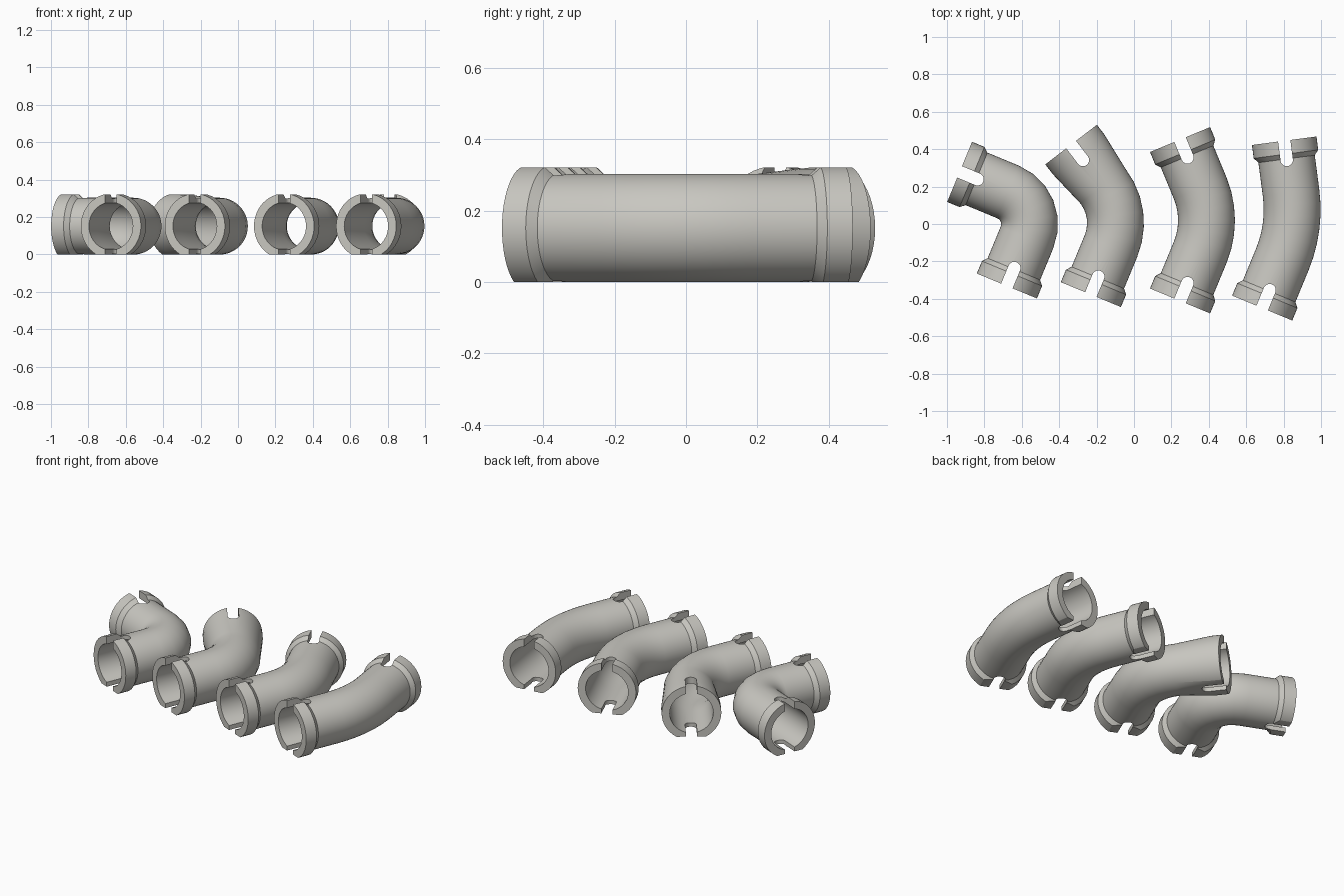
import bpy, bmesh, math
from mathutils import Vector

if "Cube" in bpy.data.objects:
    bpy.data.objects.remove(bpy.data.objects["Cube"])

SIDES, AXIS_Z = 48, 0.151
R_PIPE, R_COLLAR, R_BORE = 0.152, 0.174, 0.127
LEG, TANGENT = 0.467, 0.187          # corner to end, corner to bend start
SLOT_HALF, SLOT_DEPTH = 0.033, 0.137
ENTRY = math.radians(22.5)

mat = bpy.data.materials.new("warm_grey")
mat.diffuse_color = (0.58, 0.57, 0.53, 1)
mat.use_nodes = True
mat.node_tree.nodes["Principled BSDF"].inputs["Base Color"].default_value = mat.diffuse_color


def make_object(name, bm):
    bmesh.ops.recalc_face_normals(bm, faces=bm.faces[:])
    me = bpy.data.meshes.new(name)
    bm.to_mesh(me)
    bm.free()
    ob = bpy.data.objects.new(name, me)
    bpy.context.collection.objects.link(ob)
    me.materials.append(mat)
    return ob


def slot_cutter(end, outward):
    """Round-ended upright slot through top and bottom walls of one end."""
    side = Vector((-outward.y, outward.x, 0))
    mid = end - outward * (SLOT_DEPTH - SLOT_HALF)
    pts = [end + outward * 0.1 + side * SLOT_HALF]
    for i in range(13):
        a = math.pi * i / 12
        pts.append(mid + side * SLOT_HALF * math.cos(a) - outward * SLOT_HALF * math.sin(a))
    pts.append(end + outward * 0.1 - side * SLOT_HALF)
    bm = bmesh.new()
    face = bm.faces.new([bm.verts.new((p.x, p.y, -0.2)) for p in pts])
    ext = bmesh.ops.extrude_face_region(bm, geom=[face])
    bmesh.ops.translate(bm, vec=(0, 0, 0.8),
                        verts=[v for v in ext["geom"] if isinstance(v, bmesh.types.BMVert)])
    return make_object("slot_cutter", bm)


def ground_cutter():
    bm = bmesh.new()
    bmesh.ops.create_cube(bm, size=1)
    bmesh.ops.scale(bm, vec=(4, 4, 0.3), verts=bm.verts[:])
    bmesh.ops.translate(bm, vec=(0, 0, -0.15), verts=bm.verts[:])
    return make_object("ground_cutter", bm)


def elbow(name, corner, bend_deg, tapered=False):
    bend = math.radians(bend_deg)
    corner = Vector((corner[0], corner[1], AXIS_Z))
    d_in = Vector((math.sin(ENTRY), math.cos(ENTRY), 0))
    d_out = Vector((math.sin(ENTRY - bend), math.cos(ENTRY - bend), 0))
    start, finish = corner - d_in * LEG, corner + d_out * LEG
    radius = TANGENT / math.tan(bend / 2)
    centre = corner - d_in * TANGENT + Vector((-d_in.y, d_in.x, 0)) * radius

    # stations: (point, heading, outer radius)
    collar = [(0, R_COLLAR), (0.072, R_COLLAR), (0.098, R_PIPE)]
    upper = [(0, R_COLLAR), (0.065, R_COLLAR)] if tapered else collar
    stations = [(start + d_in * d, d_in, r) for d, r in collar]
    steps = 6
    for i in range(steps + 1):
        h = ENTRY - bend * i / steps
        right = Vector((math.cos(h), -math.sin(h), 0))
        stations.append((centre + right * radius,
                         Vector((math.sin(h), math.cos(h), 0)), R_PIPE))
    stations += [(finish - d_out * d, d_out, r) for d, r in reversed(upper)]

    # outer skin forward, bore backward, closed into one solid
    bm = bmesh.new()
    loop = stations + [(p, h, R_BORE) for p, h, _ in reversed(stations)]
    rings = []
    for p, h, r in loop:
        side = Vector((h.y, -h.x, 0))
        rings.append([bm.verts.new(p + side * r * math.cos(2 * math.pi * k / SIDES)
                                   + Vector((0, 0, r * math.sin(2 * math.pi * k / SIDES))))
                      for k in range(SIDES)])
    for i, a in enumerate(rings):
        b = rings[(i + 1) % len(rings)]
        for k in range(SIDES):
            n = (k + 1) % SIDES
            bm.faces.new((a[k], a[n], b[n], b[k]))
    ob = make_object(name, bm)

    # end slots and flat underside
    cutters = [slot_cutter(start, -d_in), slot_cutter(finish, d_out), ground_cutter()]
    for c in cutters:
        m = ob.modifiers.new("cut", 'BOOLEAN')
        m.operation, m.solver, m.object = 'DIFFERENCE', 'EXACT', c
    bpy.context.view_layer.update()
    dg = bpy.context.evaluated_depsgraph_get()
    cut = bpy.data.meshes.new_from_object(ob.evaluated_get(dg))
    ob.modifiers.clear()
    ob.data = cut
    for c in cutters:
        bpy.data.objects.remove(c)
    cut.materials.clear()
    cut.materials.append(mat)
    bpy.ops.object.select_all(action='DESELECT')
    ob.select_set(True)
    bpy.context.view_layer.objects.active = ob
    bpy.ops.object.shade_smooth_by_angle(angle=math.radians(30))


# four elbows, from tight to shallow bend
elbow("elbow_90", (-0.501, 0.10), 90)
elbow("elbow_60", (-0.052, 0.054), 60, tapered=True)
elbow("elbow_45", (0.425, 0.02), 45)
elbow("elbow_30", (0.864, -0.018), 30)
